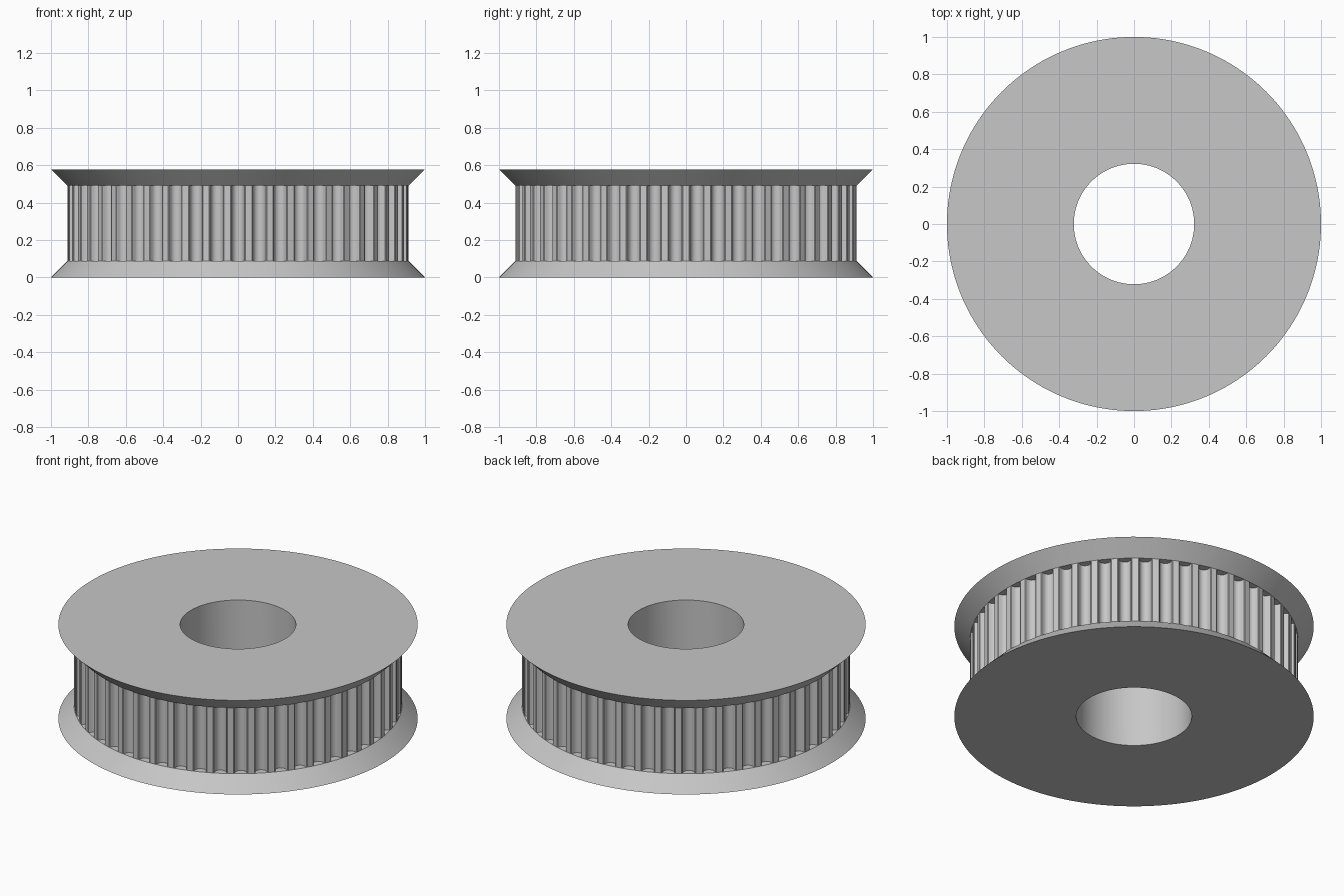
import bpy, bmesh
from math import sin, cos, pi, radians

cube = bpy.data.objects.get("Cube")
if cube:
    bpy.data.objects.remove(cube, do_unlink=True)

HEIGHT, RIM_H = 0.578, 0.087
RIM_R, HUB_R, BORE_R = 1.0, 0.913, 0.322
TEETH = 50

steel = bpy.data.materials.new("plain_grey")
steel.use_nodes = True
steel.diffuse_color = (0.57, 0.57, 0.57, 1)
steel.node_tree.nodes["Principled BSDF"].inputs["Base Color"].default_value = steel.diffuse_color


def ring_solid(name, loops):
    """Closed ring skinned through equal-length loops, the last joined to the first."""
    bm = bmesh.new()
    rings = [[bm.verts.new(p) for p in loop] for loop in loops]
    n = len(rings[0])
    for a, b in zip(rings, rings[1:] + rings[:1]):
        for i in range(n):
            j = (i + 1) % n
            bm.faces.new((a[i], a[j], b[j], b[i]))
    bmesh.ops.recalc_face_normals(bm, faces=bm.faces)
    mesh = bpy.data.meshes.new(name)
    bm.to_mesh(mesh)
    bm.free()
    mesh.materials.append(steel)
    obj = bpy.data.objects.new(name, mesh)
    bpy.context.collection.objects.link(obj)
    bpy.ops.object.select_all(action="DESELECT")
    obj.select_set(True)
    bpy.context.view_layer.objects.active = obj
    bpy.ops.object.shade_smooth_by_angle(angle=radians(30))
    return obj


def polar(r, a, z):
    return (r * cos(a), r * sin(a), z)


def flange(name, z_face, z_hub):
    """Bevelled disc with its wide face at z_face."""
    angles = [2 * pi * i / 160 for i in range(160)]
    profile = [(BORE_R, z_face), (RIM_R, z_face), (HUB_R, z_hub), (BORE_R, z_hub)]
    return ring_solid(name, [[polar(r, a, z) for a in angles] for r, z in profile])


flange("bottom_flange", 0, RIM_H)
flange("top_flange", HEIGHT, HEIGHT - RIM_H)

# One groove: (sideways offset, depth) with rounded lips and a round bottom
ARC_R, ARC_DEPTH = 0.0325, 0.0115
lip = [(-0.040, 0), (-0.0355, 0.003)]
arc = [(-ARC_R * cos(pi * k / 10), ARC_DEPTH + ARC_R * sin(pi * k / 10)) for k in range(11)]
groove = lip + arc + [(-x, d) for x, d in reversed(lip)]

# Toothed hub, with a groove facing the front
outline = []
for t in range(TEETH):
    middle = -pi / 2 + 2 * pi * t / TEETH
    outline += [(HUB_R - d, middle + x / (HUB_R - d)) for x, d in groove]

low, high = RIM_H, HEIGHT - RIM_H
ring_solid("toothed_hub", [
    [polar(r, a, low) for r, a in outline],
    [polar(r, a, high) for r, a in outline],
    [polar(BORE_R, a, high) for r, a in outline],
    [polar(BORE_R, a, low) for r, a in outline],
])
